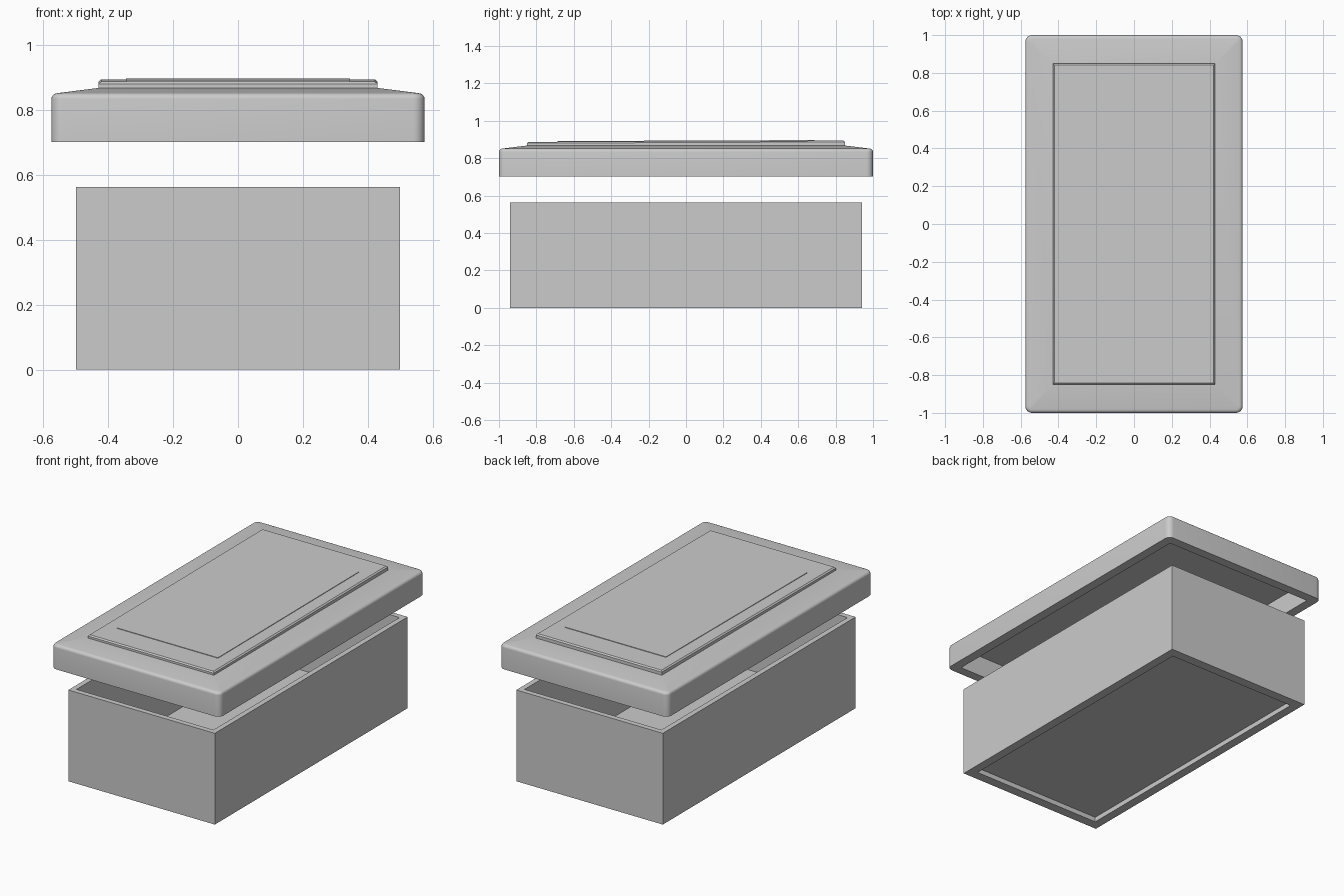
import bpy, bmesh
from math import sin, cos, pi, radians

if "Cube" in bpy.data.objects:
    bpy.data.objects.remove(bpy.data.objects["Cube"])

CORNER = 7  # points per rounded corner


def rounded_rect(hx, hy, r):
    pts = []
    for k, (sx, sy) in enumerate([(1, 1), (-1, 1), (-1, -1), (1, -1)]):
        for i in range(CORNER):
            a = (k + i / (CORNER - 1)) * pi / 2
            pts.append((sx * (hx - r) + r * cos(a), sy * (hy - r) + r * sin(a)))
    return pts


def loft(name, rings, tilt=0.0, smooth=False):
    """Skin rectangular rings (half x, half y, corner radius, z), capped at both ends."""
    bm = bmesh.new()
    loops = [[bm.verts.new((x, y, z + tilt * y)) for x, y in rounded_rect(hx, hy, r)]
             for hx, hy, r, z in rings]
    n = len(loops[0])
    for a, b in zip(loops, loops[1:]):
        for i in range(n):
            j = (i + 1) % n
            bm.faces.new((a[i], a[j], b[j], b[i]))
    bm.faces.new(loops[0])
    bm.faces.new(loops[-1])
    bmesh.ops.remove_doubles(bm, verts=bm.verts, dist=1e-5)
    bmesh.ops.recalc_face_normals(bm, faces=bm.faces)
    me = bpy.data.meshes.new(name)
    bm.to_mesh(me)
    bm.free()
    ob = bpy.data.objects.new(name, me)
    bpy.context.collection.objects.link(ob)
    if smooth:
        bpy.ops.object.select_all(action='DESELECT')
        ob.select_set(True)
        bpy.context.view_layer.objects.active = ob
        bpy.ops.object.shade_smooth_by_angle(angle=radians(35))
    return ob


# Open box: recessed underside, outer walls, rim, inner walls and floor
loft("box", [
    (0.445, 0.88, 0, 0.03), (0.445, 0.88, 0, 0),
    (0.50, 0.94, 0, 0), (0.50, 0.94, 0, 0.563),
    (0.467, 0.907, 0, 0.563), (0.467, 0.907, 0, 0.06),
])

# Lid shell: cavity, rim, rounded shoulder, shallow slope up to the plate
shoulder = [(0.575 - 0.02 * (1 - cos(a)), 1.0 - 0.02 * (1 - cos(a)),
             0.035 - 0.018 * (1 - cos(a)), 0.834 + 0.018 * sin(a))
            for a in (i * pi / 10 for i in range(6))]
loft("lid", [
    (0.517, 0.942, 0, 0.83), (0.517, 0.942, 0, 0.702), (0.575, 1.0, 0.035, 0.702),
    *shoulder,
    (0.43, 0.85, 0, 0.868),
], smooth=True)

# Raised plate with a chamfered edge and a thin inner panel, leaning very slightly
loft("lid_plate", [
    (0.43, 0.85, 0, 0.862), (0.43, 0.85, 0, 0.884), (0.422, 0.842, 0, 0.891),
    (0.345, 0.688, 0, 0.891), (0.345, 0.688, 0, 0.8945),
], tilt=0.004)
